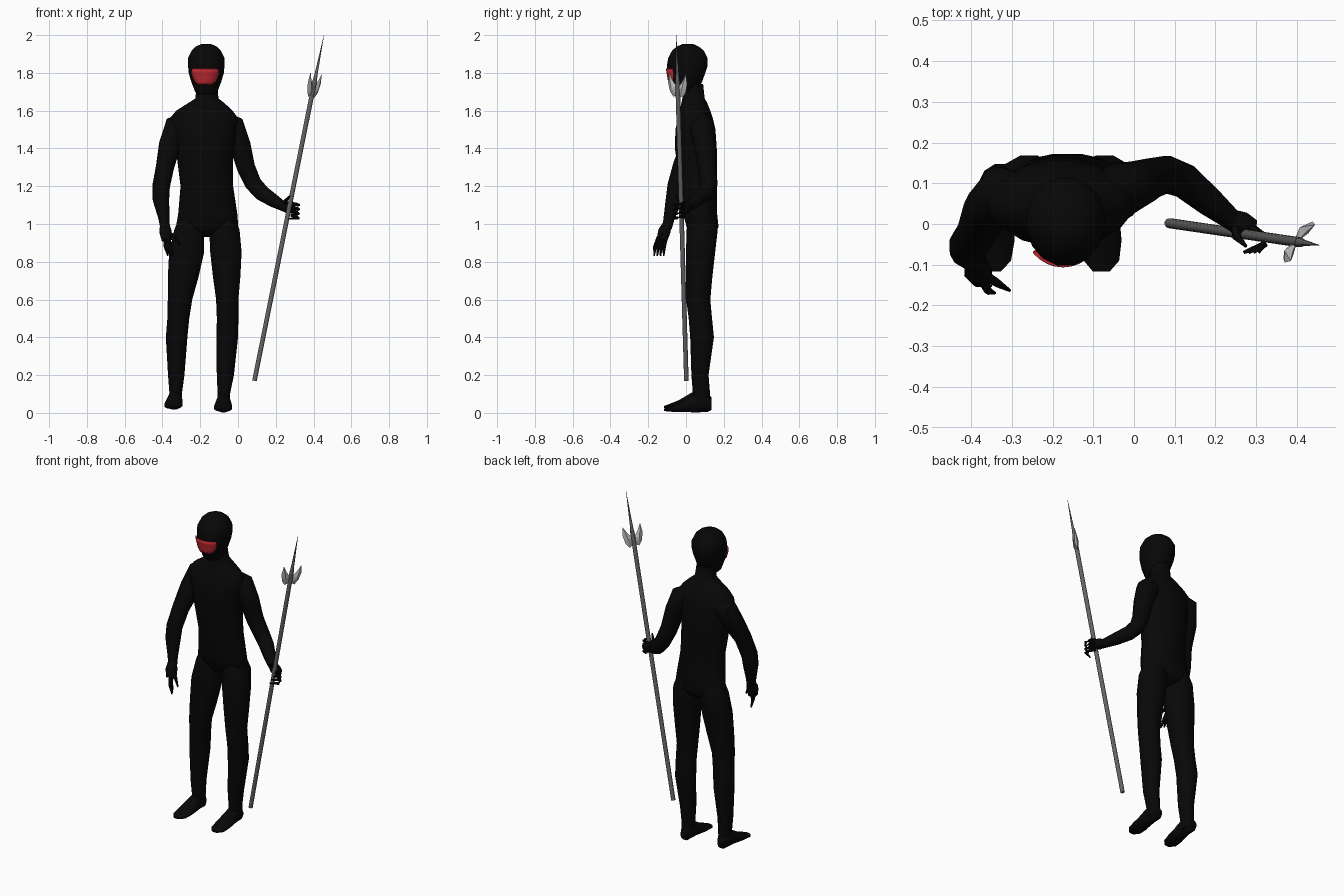
import bpy, bmesh, math
from mathutils import Vector as V


def material(name, rgb):
    m = bpy.data.materials.new(name)
    m.diffuse_color = (*rgb, 1)
    return m


BLACK = material("suit black", (0.0022, 0.0022, 0.0025))
RED = material("visor red", (0.5, 0.022, 0.03))
GREY = material("shaft grey", (0.13, 0.13, 0.13))
STEEL = material("blade steel", (0.5, 0.5, 0.5))


def finish(name, bm, mat, angle=50):
    bmesh.ops.recalc_face_normals(bm, faces=bm.faces)
    me = bpy.data.meshes.new(name)
    bm.to_mesh(me)
    bm.free()
    me.materials.append(mat)
    ob = bpy.data.objects.new(name, me)
    bpy.context.collection.objects.link(ob)
    bpy.ops.object.select_all(action='DESELECT')
    bpy.context.view_layer.objects.active = ob
    ob.select_set(True)
    bpy.ops.object.shade_smooth_by_angle(angle=math.radians(angle))
    return ob


def ring(c, u, v, n):
    """Ellipse of n points round c with half axes u and v."""
    return [V(c) + u * math.cos(a) + v * math.sin(a)
            for a in (2 * math.pi * (i + 0.5) / n for i in range(n))]


def skin(name, rings, mat=BLACK, angle=50):
    """Bridge a row of rings and cap both ends."""
    bm = bmesh.new()
    rows = [[bm.verts.new(p) for p in r] for r in rings]
    n = len(rows[0])
    for a, b in zip(rows, rows[1:]):
        for i in range(n):
            j = (i + 1) % n
            bm.faces.new((a[i], a[j], b[j], b[i]))
    bm.faces.new(rows[0])
    bm.faces.new(rows[-1])
    return finish(name, bm, mat, angle)


def stack(name, rows, n=12):
    """Horizontal sections: z, centre x, centre y, half width, half depth."""
    skin(name, [ring((x, y, z), V((rx, 0, 0)), V((0, ry, 0)), n)
                for z, x, y, rx, ry in rows])


def tube(name, pts, radii, n=8, mat=BLACK, angle=50):
    """Round limb along a path, one radius per point."""
    pts = [V(p) for p in pts]
    rings = []
    for i, (p, r) in enumerate(zip(pts, radii)):
        t = (pts[min(i + 1, len(pts) - 1)] - pts[max(i - 1, 0)]).normalized()
        u = V((0, 1, 0)).cross(t).normalized()
        rings.append(ring(p, u * r, t.cross(u) * r, n))
    skin(name, rings, mat, angle)


# torso with hips, shoulders and neck
stack("torso", [
    (0.932, -.165, .09, .02, .04), (0.95, -.165, .09, .10, .068),
    (0.985, -.164, .088, .168, .086), (1.05, -.160, .075, .160, .092),
    (1.20, -.165, .066, .142, .099), (1.40, -.178, .052, .154, .113),
    (1.50, -.178, .050, .174, .108), (1.56, -.180, .050, .184, .094),
    (1.60, -.178, .048, .152, .082), (1.64, -.168, .044, .098, .070),
    (1.665, -.164, .040, .062, .060), (1.74, -.166, .030, .056, .062)], 16)

# head
HX = -.168
HEAD = [(1.685, -.015, .045, .045), (1.70, -.010, .060, .062),
        (1.75, -.002, .080, .088), (1.80, .003, .095, .101),
        (1.835, .006, .098, .110), (1.88, .010, .098, .106),
        (1.92, .010, .078, .084), (1.94, .010, .055, .058),
        (1.952, .010, .028, .030)]
stack("head", [(z, HX, y, rx, ry) for z, y, rx, ry in HEAD], 16)


# visor: thin curved plate following the face, narrower at the bottom
def face_point(z, ang, grow):
    for a, b in zip(HEAD, HEAD[1:]):
        if a[0] <= z <= b[0]:
            f = (z - a[0]) / (b[0] - a[0])
            y, rx, ry = (a[k] + f * (b[k] - a[k]) for k in (1, 2, 3))
            return V((HX - .006 + rx * grow * math.sin(ang),
                      y - ry * grow * math.cos(ang), z))


bm = bmesh.new()
rows = []
for z, half in ((1.738, 26), (1.752, 41), (1.775, 48), (1.80, 48), (1.822, 46)):
    rows.append([bm.verts.new(face_point(z, math.radians(half * k / 4), 1.022))
                 for k in range(-4, 5)])
for a, b in zip(rows, rows[1:]):
    for i in range(8):
        bm.faces.new((a[i], a[i + 1], b[i + 1], b[i]))
visor = finish("visor", bm, RED)
solid = visor.modifiers.new("thickness", 'SOLIDIFY')
solid.thickness = 0.005
solid.offset = 0

# legs
stack("right_leg", [
    (1.03, -.250, .085, .065, .070), (0.97, -.258, .086, .082, .085),
    (0.85, -.272, .077, .096, .080), (0.72, -.290, .070, .084, .072),
    (0.60, -.307, .065, .067, .066), (0.50, -.316, .076, .060, .064),
    (0.40, -.325, .085, .059, .065), (0.20, -.327, .074, .045, .047),
    (0.10, -.330, .082, .034, .047), (0.04, -.330, .085, .035, .044)])
stack("left_leg", [
    (1.03, -.080, .085, .065, .070), (0.97, -.072, .086, .083, .085),
    (0.85, -.064, .077, .086, .080), (0.72, -.060, .070, .075, .072),
    (0.60, -.057, .065, .061, .066), (0.50, -.055, .076, .059, .064),
    (0.40, -.057, .085, .059, .065), (0.20, -.067, .074, .047, .047),
    (0.10, -.075, .082, .034, .047), (0.03, -.076, .085, .035, .044)])

# feet: sections from heel to toe (y, half width, centre z, half height)
FOOT = [(.136, .020, .040, .025), (.115, .033, .048, .046),
        (.06, .037, .055, .055), (.02, .043, .044, .043),
        (-.04, .050, .027, .024), (-.09, .045, .018, .013),
        (-.116, .022, .015, .006)]
for name, x, turn, lift in (("right_foot", -.334, .08, .016),
                            ("left_foot", -.077, .02, .001)):
    skin(name, [ring((x + turn * min(y - .05, 0), y, z + lift),
                     V((w, 0, 0)), V((0, 0, h)), 12) for y, w, z, h in FOOT])

# arms
tube("right_arm",
     [(-.25, .060, 1.555), (-.325, .075, 1.515), (-.360, .035, 1.42),
      (-.385, -.020, 1.31), (-.407, -.052, 1.20), (-.408, -.064, 1.13),
      (-.392, -.090, 1.03), (-.386, -.100, .98)],
     [.050, .068, .060, .050, .048, .045, .030, .026], 12)
tube("left_arm",
     [(-.10, .065, 1.555), (-.028, .085, 1.515), (.010, .098, 1.42),
      (.042, .112, 1.30), (.080, .122, 1.215), (.125, .105, 1.165),
      (.185, .055, 1.125), (.245, .006, 1.09)],
     [.050, .067, .058, .050, .046, .043, .036, .025], 12)

# hanging hand
tube("right_palm", [(-.388, -.098, 1.0), (-.384, -.115, .96),
                    (-.376, -.128, .915)], [.026, .035, .030])
for i in range(4):
    tube(f"right_finger_{i + 1}",
         [(-.385 + .006 * i, -.108 - .013 * i, .925),
          (-.385 + .009 * i, -.116 - .016 * i, .88),
          (-.372 + .010 * i, -.118 - .017 * i, .832)],
         [.011, .010, .004], 6)
tube("right_thumb", [(-.375, -.12, .96), (-.335, -.145, .93),
                     (-.305, -.163, .885)], [.014, .011, .004], 6)

# gripping hand
tube("left_palm", [(.235, .014, 1.095), (.262, .000, 1.088),
                   (.292, -.012, 1.08)], [.025, .033, .024])
for i in range(4):
    z = 1.108 - .02 * i
    tube(f"left_finger_{i + 1}",
         [(.283, -.005, z), (.312, -.026, z - .004 - .002 * i),
          (.320, -.050, z - .007 - .003 * i),
          (.305 - .012 * i, -.070, z - .008 - .004 * i)],
         [.011, .010, .009, .004], 6)
tube("left_thumb", [(.250, .0, 1.10), (.252, -.032, 1.122),
                    (.275, -.055, 1.15)], [.014, .011, .004], 6)

# spear shaft and spike
BASE, TIP = V((.087, .002, .17)), V((.455, -.052, 2.0))


def along(z):
    return BASE.lerp(TIP, (z - BASE.z) / (TIP.z - BASE.z))


tube("spear_shaft", [BASE, along(1.0), along(1.76)], [.0125] * 3, 12, GREY)
tube("spear_spike", [along(z) for z in (1.755, 1.80, 1.90, 2.0)],
     [.0122, .0085, .0045, .0006], 8, GREY)

# two curved side blades with a raised middle ridge
axis = (TIP - BASE).normalized()
out = V((.57, .82, 0))
out = (out - axis * out.dot(axis)).normalized()
side = axis.cross(out)
OUTLINE = [(.004, -.050), (.030, -.063), (.050, -.035), (.061, .012),
           (.054, .068), (.034, .030), (.018, .008), (.004, .0)]
for name, s in (("spear_blade_a", 1), ("spear_blade_b", -1)):
    bm = bmesh.new()
    c = along(1.733)
    rim = [bm.verts.new(c + out * s * u + axis * w) for u, w in OUTLINE]
    for d in (1, -1):
        mid = bm.verts.new(c + out * s * .034 - axis * .015 + side * d * .013)
        for i in range(len(rim)):
            bm.faces.new((rim[i], rim[(i + 1) % len(rim)], mid))
    finish(name, bm, STEEL, 20)
